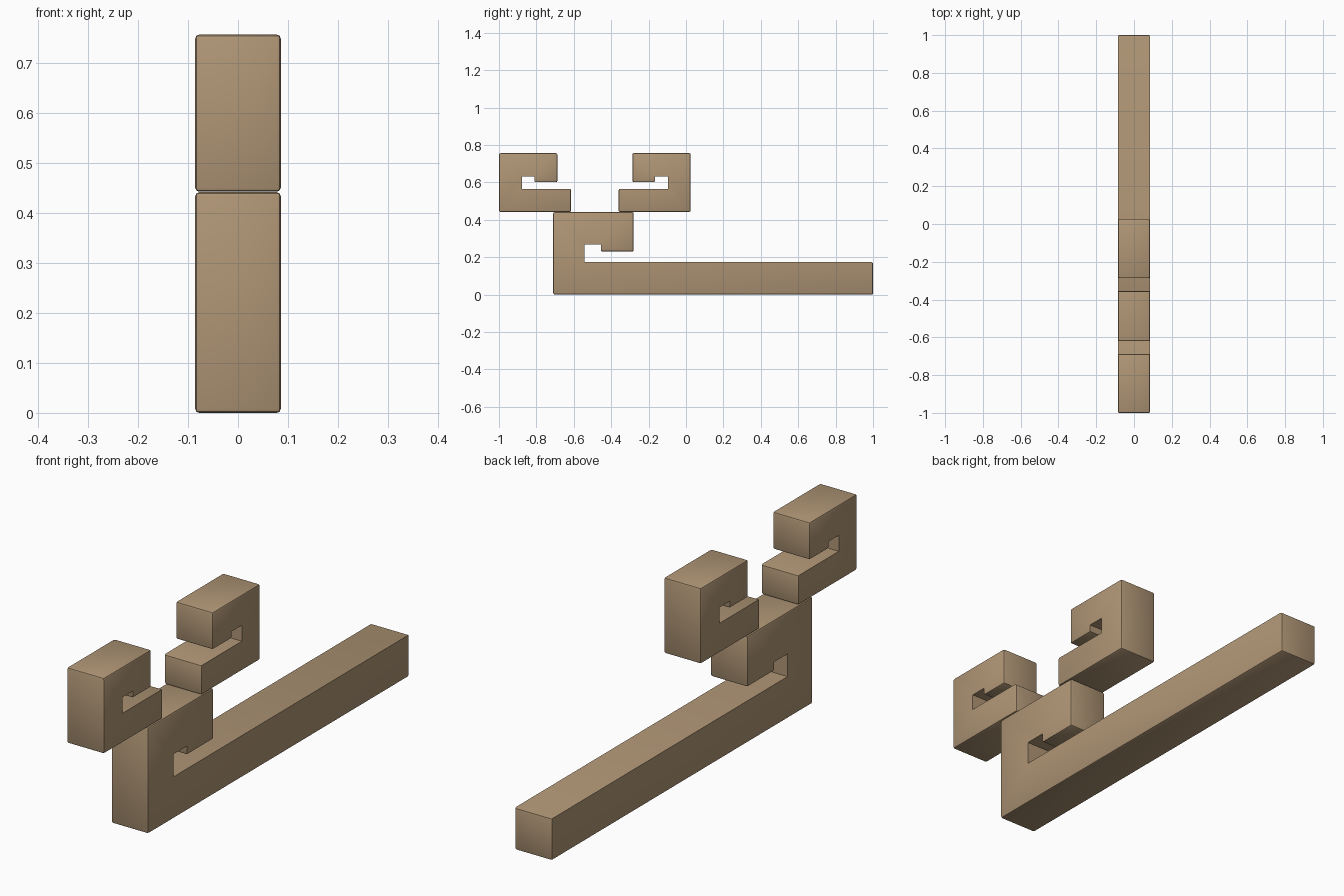
import bpy, bmesh

if "Cube" in bpy.data.objects:
    bpy.data.objects.remove(bpy.data.objects["Cube"])

HALF_W = 0.0855
BEVEL = 0.008

wood = bpy.data.materials.new("tan_wood")
wood.diffuse_color = (0.434, 0.305, 0.181, 1)
wood.use_nodes = True
wood.node_tree.nodes["Principled BSDF"].inputs["Base Color"].default_value = wood.diffuse_color


def hook_block(name, profile, inner):
    """Extrude a (y, z) profile across x and soften the outer edges only."""
    bm = bmesh.new()
    verts = [bm.verts.new((-HALF_W, y, z)) for y, z in profile]
    sharp = [profile[i] for i in inner]
    face = bm.faces.new(verts)
    res = bmesh.ops.extrude_face_region(bm, geom=[face])
    new = [g for g in res["geom"] if isinstance(g, bmesh.types.BMVert)]
    bmesh.ops.translate(bm, verts=new, vec=(2 * HALF_W, 0, 0))
    bmesh.ops.recalc_face_normals(bm, faces=bm.faces)

    def is_inner(v):
        return any(abs(v.co.y - y) + abs(v.co.z - z) < 1e-5 for y, z in sharp)

    edges = [e for e in bm.edges if not any(is_inner(v) for v in e.verts)]
    bmesh.ops.bevel(bm, geom=edges, offset=BEVEL, segments=2, profile=0.5,
                    affect='EDGES', clamp_overlap=True)
    bmesh.ops.triangulate(bm, faces=[f for f in bm.faces if len(f.verts) > 4])
    mesh = bpy.data.meshes.new(name)
    bm.to_mesh(mesh)
    bm.free()
    mesh.materials.append(wood)
    obj = bpy.data.objects.new(name, mesh)
    bpy.context.collection.objects.link(obj)
    bpy.ops.object.select_all(action='DESELECT')
    obj.select_set(True)
    bpy.context.view_layer.objects.active = obj
    bpy.ops.object.shade_smooth_by_angle(angle=0.6)
    return obj


# Long foot with a hooked upright
base = [(-.71, 0), (1, 0), (1, .174), (-.543, .174), (-.543, .268),
        (-.455, .268), (-.455, .23), (-.28, .23), (-.28, .441), (-.71, .441)]
hook_block("base_hook", base, (3, 4, 5))

# Two small hooks on top, mirrored about the middle of the upright
small = [(-1, .442), (-.614, .442), (-.614, .565), (-.878, .565), (-.878, .631),
         (-.81, .631), (-.81, .601), (-.688, .601), (-.688, .756), (-1, .756)]
hook_block("front_upper_hook", small, (3, 4, 5))
hook_block("rear_upper_hook", [(-.975 - y, z) for y, z in small], (3, 4, 5))
